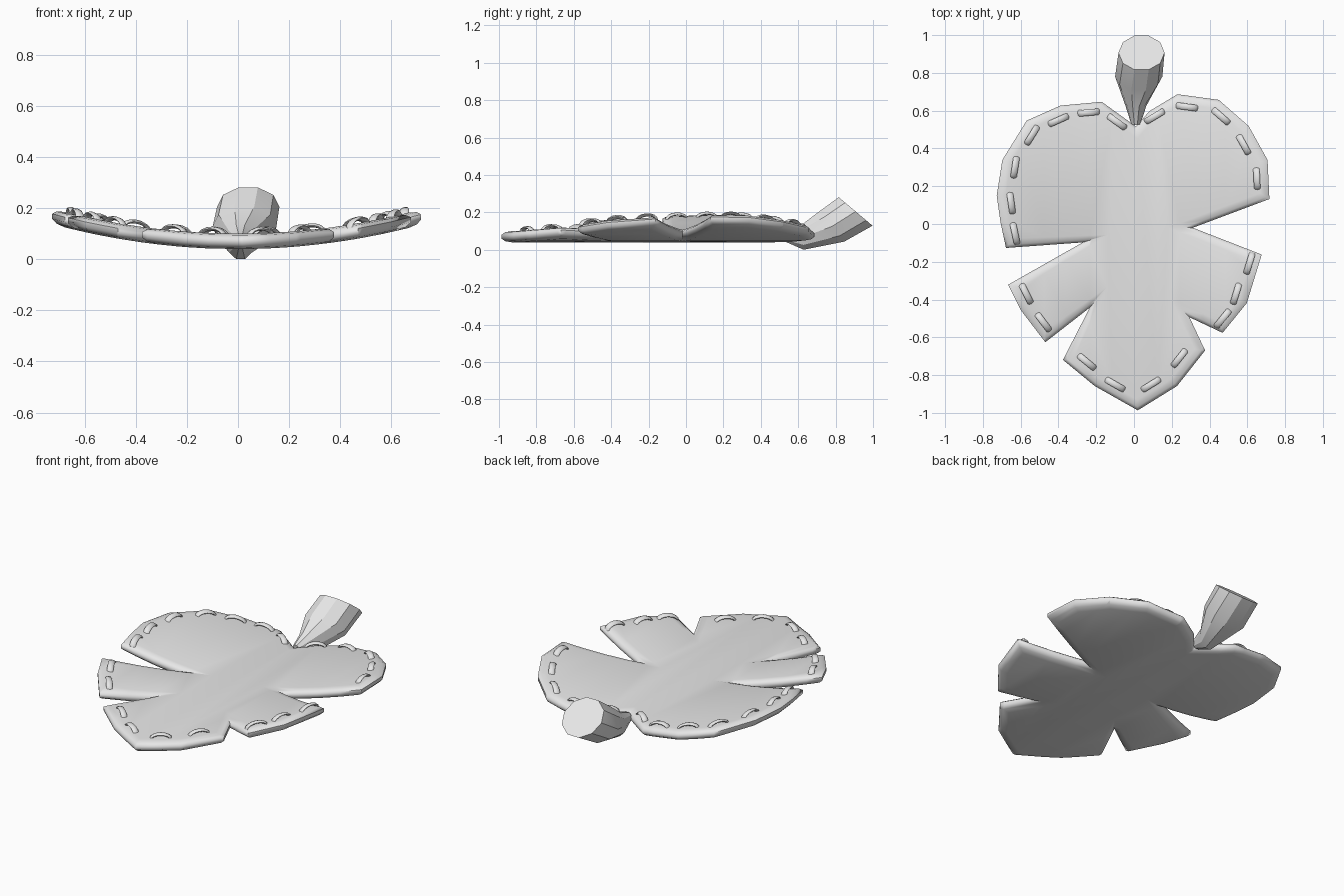
import bpy
import bmesh
from math import sin, cos, pi, radians
from mathutils import Vector
from mathutils.geometry import intersect_point_line

default_cube = bpy.data.objects.get("Cube")
if default_cube:
    bpy.data.objects.remove(default_cube, do_unlink=True)

# Material
grey = bpy.data.materials.new("plain_grey")
grey.use_nodes = True
colour = (0.8, 0.8, 0.8, 1)
grey.diffuse_color = colour
grey.node_tree.nodes["Principled BSDF"].inputs["Base Color"].default_value = colour

BASE = 0.04
THICKNESS = 0.06

# Leaf outline, counter-clockwise from the stem notch
OUTLINE = [Vector(p) for p in (
    (.01, .52), (-.17, .65), (-.39, .63), (-.57, .55), (-.7, .34), (-.73, .15),
    (-.71, .01), (-.68, -.13), (-.28, -.1), (-.67, -.32), (-.6, -.46),
    (-.47, -.63), (-.24, -.45), (-.38, -.72), (-.21, -.86), (.02, -.99),
    (.23, -.86), (.38, -.67), (.3, -.5), (.47, -.58), (.6, -.42), (.68, -.16),
    (.32, -.02), (.72, .13), (.71, .34), (.61, .52), (.45, .66), (.23, .69),
    (.08, .6))]

# Stitch centres along the rim
STITCHES = [Vector(p) for p in (
    (-.09, .54), (-.24, .59), (-.4, .55), (-.54, .47), (-.63, .3), (-.65, .11),
    (-.63, -.05), (-.57, -.37), (-.48, -.52), (-.25, -.73), (-.1, -.85),
    (.09, -.85), (.24, -.71), (.47, -.5), (.54, -.37), (.61, -.21),
    (.65, .24), (.58, .42), (.46, .57), (.28, .62), (.11, .57))]


def finish(bm, name, smooth_angle=None):
    """Turn a bmesh into a shaded object."""
    bmesh.ops.recalc_face_normals(bm, faces=bm.faces)
    mesh = bpy.data.meshes.new(name)
    bm.to_mesh(mesh)
    bm.free()
    mesh.materials.append(grey)
    obj = bpy.data.objects.new(name, mesh)
    bpy.context.collection.objects.link(obj)
    if smooth_angle:
        bpy.ops.object.select_all(action='DESELECT')
        obj.select_set(True)
        bpy.context.view_layer.objects.active = obj
        bpy.ops.object.shade_smooth_by_angle(angle=radians(smooth_angle))
    return obj


def bend(bm):
    """Curl the sides upwards."""
    for v in bm.verts:
        v.co.z += BASE + 0.185 * v.co.x ** 2


def bridge(bm, rings):
    """Join successive rings of vertices with quads."""
    for low, high in zip(rings, rings[1:]):
        n = len(low)
        for i in range(n):
            j = (i + 1) % n
            bm.faces.new((low[i], low[j], high[j], high[i]))


def inset(points, distance):
    """Offset a closed outline inwards, with limited mitres."""
    result = []
    for i, p in enumerate(points):
        before = (p - points[i - 1]).normalized()
        after = (points[(i + 1) % len(points)] - p).normalized()
        n1 = Vector((-before.y, before.x))
        n2 = Vector((-after.y, after.x))
        move = (n1 + n2) / max(1 + n1.dot(n2), 0.05)
        if move.length > 3:
            move = move.normalized() * 3
        result.append(p + move * distance)
    return result


def build_leaf():
    bm = bmesh.new()
    profile = ((.05, 0), (.02, .1), (.003, .33), (.003, .67), (.02, .9), (.05, 1))
    rings = [[bm.verts.new((p.x, p.y, h * THICKNESS)) for p in inset(OUTLINE, d)]
             for d, h in profile]
    bridge(bm, rings)
    bm.faces.new(rings[0])
    bm.faces.new(rings[-1])
    # Strips across the width let the broad faces curl
    for k in range(-5, 6):
        bmesh.ops.bisect_plane(bm, geom=bm.verts[:] + bm.edges[:] + bm.faces[:],
                               plane_co=(k * 0.12 + 0.005, 0, 0),
                               plane_no=(1, 0, 0), dist=0.0001)
    bmesh.ops.triangulate(bm, faces=[f for f in bm.faces if len(f.verts) > 4])
    bend(bm)
    finish(bm, "leaf", 55)


def rim_direction(point):
    """Direction of the outline edge closest to a point."""
    best = None
    for a, b in zip(OUTLINE, OUTLINE[1:] + OUTLINE[:1]):
        factor = intersect_point_line(point, a, b)[1]
        gap = (a.lerp(b, min(max(factor, 0), 1)) - point).length
        if best is None or gap < best[0]:
            best = (gap, (b - a).normalized())
    return best[1]


def build_stitches():
    bm = bmesh.new()
    steps, sides = 8, 8
    for centre in STITCHES:
        along = rim_direction(centre).to_3d()
        across = Vector((-along.y, along.x, 0))
        origin = Vector((centre.x, centre.y, THICKNESS - 0.012))
        rings = []
        for s in range(steps + 1):
            t = pi * s / steps
            outward = along * cos(t) + Vector((0, 0, sin(t)))
            spine = origin + along * cos(t) * 0.055 + Vector((0, 0, sin(t) * 0.03))
            rings.append([bm.verts.new(spine + across * cos(a) * 0.017
                                       + outward * sin(a) * 0.008)
                          for a in (2 * pi * k / sides for k in range(sides))])
        bridge(bm, rings)
        bm.faces.new(rings[0])
        bm.faces.new(rings[-1])
    bend(bm)
    finish(bm, "rim_stitches", 50)


def build_stem():
    bm = bmesh.new()
    sides = 10
    # Each ring: centre, half width, half height vector in y and z
    sections = (((.01, .53, .07), .025, (.005, -.03)),
                ((.01, .625, .068), .055, (.005, -.071)),
                ((.025, .78, .125), .125, (.07, -.085)),
                ((.04, .907, .205), .122, (.095, -.08)))
    rings = []
    for centre, width, (dy, dz) in sections:
        ring = []
        for k in range(sides):
            a = 2 * pi * (k + 0.5) / sides + pi / 2
            ring.append(bm.verts.new(Vector(centre) + Vector(
                (width * cos(a), dy * sin(a), dz * sin(a)))))
        rings.append(ring)
    bridge(bm, rings)
    bm.faces.new(rings[0])
    bm.faces.new(rings[-1])
    finish(bm, "stem", 25)


build_leaf()
build_stitches()
build_stem()
